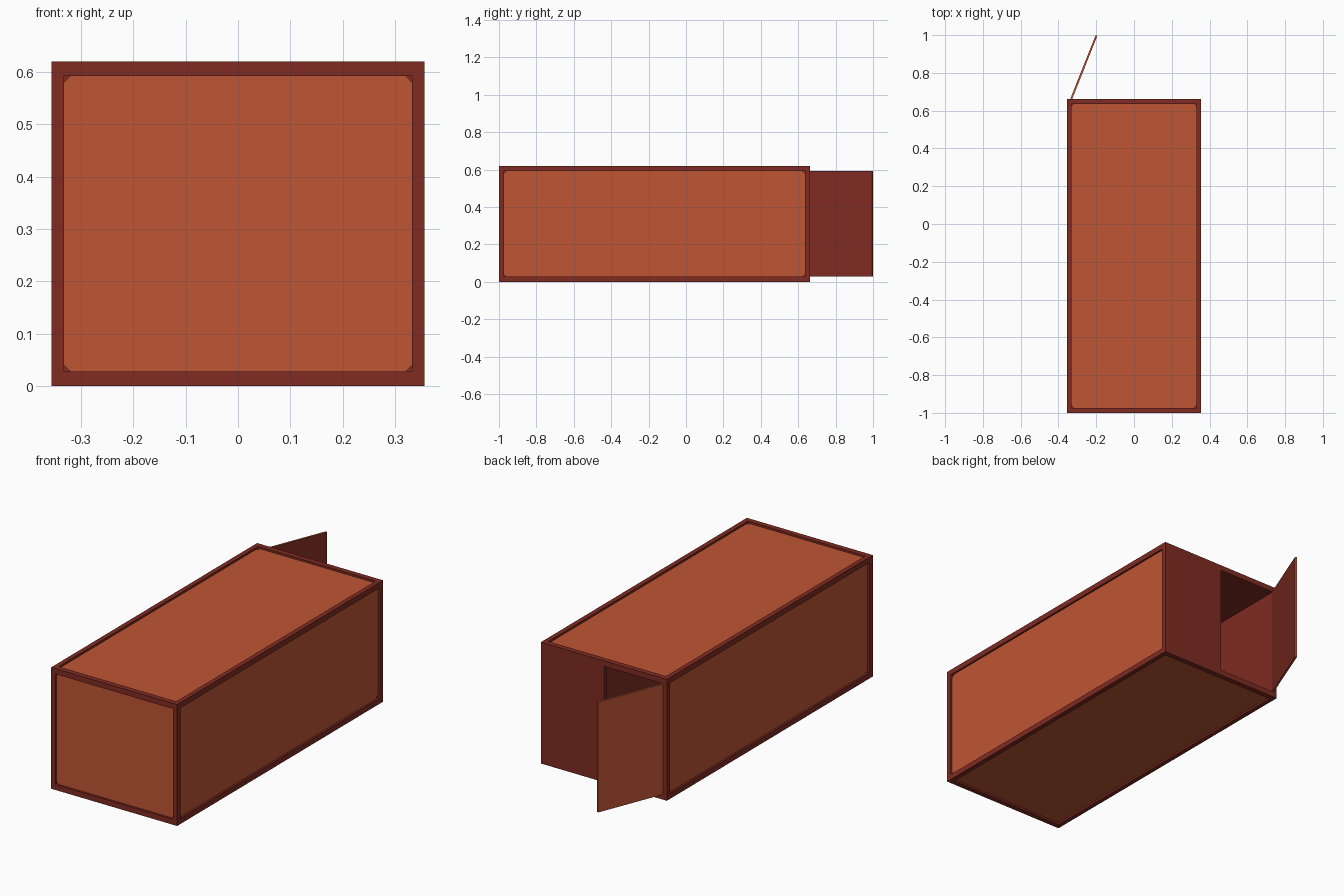
import bpy, bmesh, math
from mathutils import Vector, Matrix

if "Cube" in bpy.data.objects:
    bpy.data.objects.remove(bpy.data.objects["Cube"])


def material(name, rgb):
    m = bpy.data.materials.new(name)
    m.diffuse_color = (*rgb, 1)
    m.use_nodes = True
    m.node_tree.nodes["Principled BSDF"].inputs["Base Color"].default_value = m.diffuse_color
    return m


ORANGE = material("rust orange", (0.52, 0.093, 0.035))
RED = material("dark red", (0.216, 0.024, 0.016))

LO = (-0.356, -1.0, 0.0)        # outer corners of the container
HI = (0.356, 0.663, 0.62)
M = (0.024, 0.027, 0.028)       # frame beam size along each axis
RECESS, PLATE = 0.010, 0.004


def finish(bm, name, *mats):
    bmesh.ops.recalc_face_normals(bm, faces=bm.faces)
    me = bpy.data.meshes.new(name)
    bm.to_mesh(me)
    bm.free()
    for m in mats:
        me.materials.append(m)
    ob = bpy.data.objects.new(name, me)
    bpy.context.collection.objects.link(ob)
    return ob


def add_box(bm, lo, hi):
    size = [b - a for a, b in zip(lo, hi)]
    mid = [(a + b) / 2 for a, b in zip(lo, hi)]
    bmesh.ops.create_cube(bm, size=1, matrix=Matrix.Translation(mid) @ Matrix.Diagonal((*size, 1)))


def box(name, lo, hi, mat):
    bm = bmesh.new()
    add_box(bm, lo, hi)
    return finish(bm, name, mat)


# Frame: four beams along each axis
bm = bmesh.new()
for axis in range(3):
    u, v = [a for a in range(3) if a != axis]
    for su in (0, 1):
        for sv in (0, 1):
            lo, hi = list(LO), list(HI)
            for a, s in ((u, su), (v, sv)):
                if s:
                    lo[a] = HI[a] - M[a]
                else:
                    hi[a] = LO[a] + M[a]
            if axis != 2:          # posts run full height, others fit between
                lo[axis] += M[axis]
                hi[axis] -= M[axis]
            add_box(bm, lo, hi)
finish(bm, "frame", RED)


def wall(name, axis, side, cut):
    """Recessed orange panel with clipped corners over a dark red lining."""
    u, v = [a for a in range(3) if a != axis]
    face, inward = (HI[axis], -1) if side else (LO[axis], 1)
    lo = [LO[a] + M[a] for a in range(3)]
    hi = [HI[a] - M[a] for a in range(3)]
    d0 = face + inward * (RECESS + PLATE)
    d1 = face + inward * M[axis]
    lo[axis], hi[axis] = min(d0, d1), max(d0, d1)
    box(name + "_lining", lo, hi, RED)

    bm = bmesh.new()
    a, b, c, d = lo[u], hi[u], lo[v], hi[v]
    outline = [(a + cut, c), (b - cut, c), (b, c + cut), (b, d - cut),
               (b - cut, d), (a + cut, d), (a, d - cut), (a, c + cut)]
    verts = []
    for p, q in outline:
        co = Vector((0, 0, 0))
        co[u], co[v], co[axis] = p, q, face + inward * RECESS
        verts.append(bm.verts.new(co))
    ret = bmesh.ops.extrude_face_region(bm, geom=[bm.faces.new(verts)], use_keep_orig=True)
    shift = Vector((0, 0, 0))
    shift[axis] = inward * PLATE
    bmesh.ops.translate(bm, vec=shift, verts=[g for g in ret["geom"] if isinstance(g, bmesh.types.BMVert)])
    finish(bm, name + "_panel", ORANGE)


wall("left_wall", 0, 0, 0.016)
wall("right_wall", 0, 1, 0.016)
wall("front_wall", 1, 0, 0.012)
wall("floor", 2, 0, 0.016)
wall("roof", 2, 1, 0.016)

# Closed door leaf, flush with the rear frame
z0, z1 = M[2], HI[2] - M[2]
box("closed_door", (0, HI[1] - 0.02, z0), (HI[0] - M[0], HI[1], z1), RED)

# Open door leaf: orange outside, dark red inside, swung on the left post
bm = bmesh.new()
add_box(bm, (0, -0.005, z0), (0.36, 0.005, z1))
bm.normal_update()
for f in bm.faces:
    f.material_index = 1 if f.normal.y < -0.5 else 0
door = finish(bm, "open_door", ORANGE, RED)
door.location = (LO[0] + M[0], HI[1], 0)
door.rotation_euler.z = math.radians(68.3)
